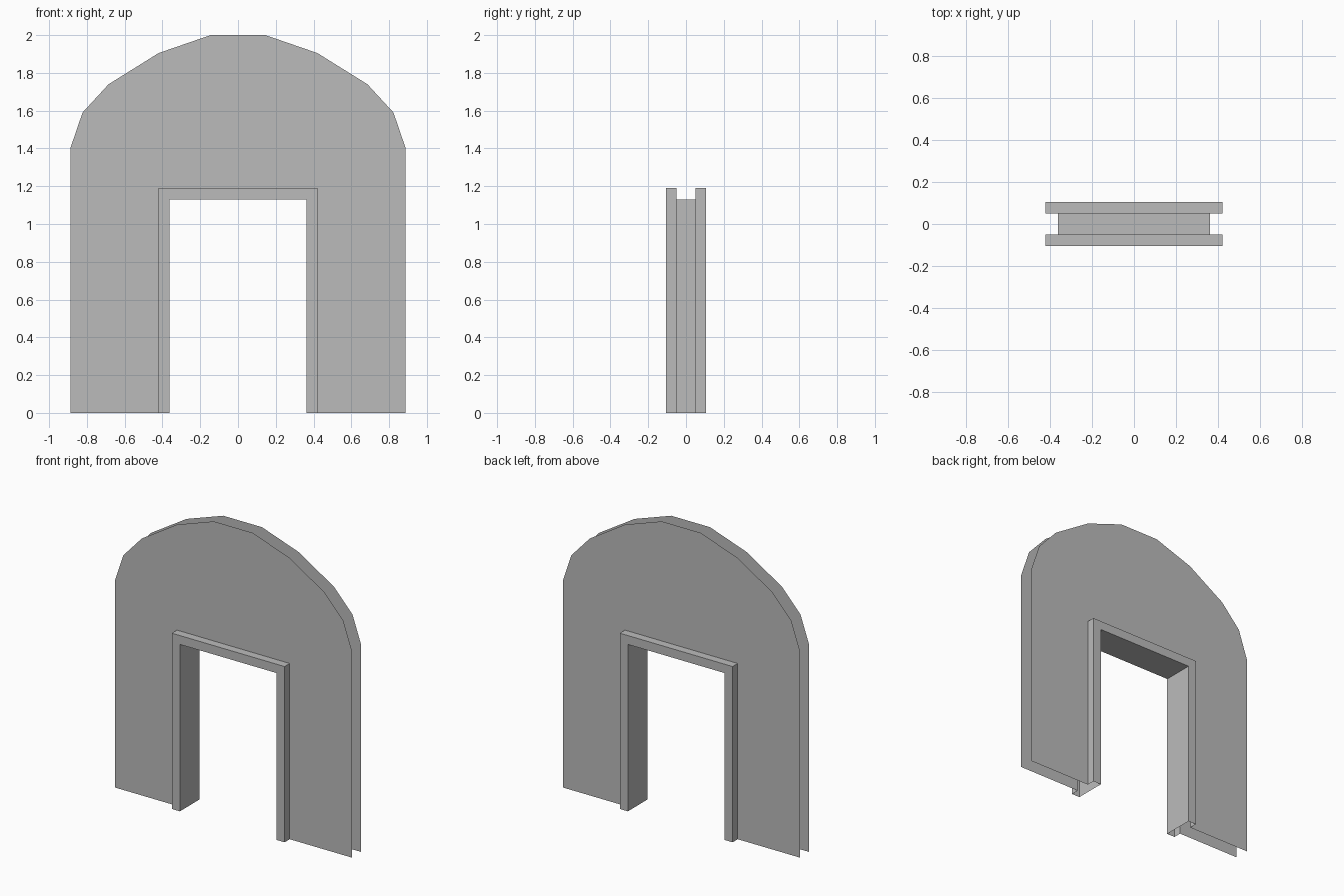
import bpy
import bmesh

cube = bpy.data.objects.get("Cube")
if cube:
    bpy.data.objects.remove(cube, do_unlink=True)

# One plain stone colour
stone = bpy.data.materials.new("stone_grey")
stone.use_nodes = True
stone.diffuse_color = (0.5, 0.5, 0.5, 1)
stone.node_tree.nodes["Principled BSDF"].inputs["Base Color"].default_value = (0.5, 0.5, 0.5, 1)

WALL_Y = 0.05    # wall sheets sit at +/- this depth
TRIM_Y = 0.105   # door trim projects to this depth


def mirrored(half):
    """Complete a right-hand path (bottom to top) with its mirror image."""
    return half + [(-x, z) for x, z in reversed(half)]


arch = mirrored([(0.888, 0), (0.888, 1.4), (0.823, 1.59), (0.685, 1.74), (0.42, 1.905), (0.145, 2.0)])
outer = mirrored([(0.422, 0), (0.422, 1.19)])
inner = mirrored([(0.362, 0), (0.362, 1.13)])


def make_object(name, build):
    bm = bmesh.new()
    build(bm)
    bmesh.ops.remove_doubles(bm, verts=bm.verts, dist=0.0001)
    mesh = bpy.data.meshes.new(name)
    bm.to_mesh(mesh)
    bm.free()
    mesh.materials.append(stone)
    bpy.context.collection.objects.link(bpy.data.objects.new(name, mesh))


def add_face(bm, points):
    bm.faces.new([bm.verts.new(p) for p in points])


def add_strip(bm, path_a, y_a, path_b, y_b):
    """Quads joining two matching paths, each at its own depth."""
    for i in range(len(path_a) - 1):
        a, b = path_a[i:i + 2], path_b[i:i + 2]
        add_face(bm, [(a[0][0], y_a, a[0][1]), (a[1][0], y_a, a[1][1]),
                      (b[1][0], y_b, b[1][1]), (b[0][0], y_b, b[0][1])])


def build_wall(bm, side):
    # Thin arched sheet with the doorway left open
    points = [(x, side * WALL_Y, z) for x, z in arch + outer[::-1]]
    add_face(bm, points if side < 0 else points[::-1])


def build_trim(bm, side):
    # Flat face of the trim, then the outer return to the wall
    y, wall = side * TRIM_Y, side * WALL_Y
    if side < 0:
        add_strip(bm, outer, y, inner, y)
        add_strip(bm, outer, wall, outer, y)
    else:
        add_strip(bm, inner, y, outer, y)
        add_strip(bm, outer, y, outer, wall)


for label, side in (("front", -1), ("back", 1)):
    make_object(label + "_wall", lambda bm: build_wall(bm, side))
    make_object(label + "_door_trim", lambda bm: build_trim(bm, side))

# Lining through the doorway: both jambs and the lintel underside
make_object("doorway_lining", lambda bm: add_strip(bm, inner, -TRIM_Y, inner, TRIM_Y))
